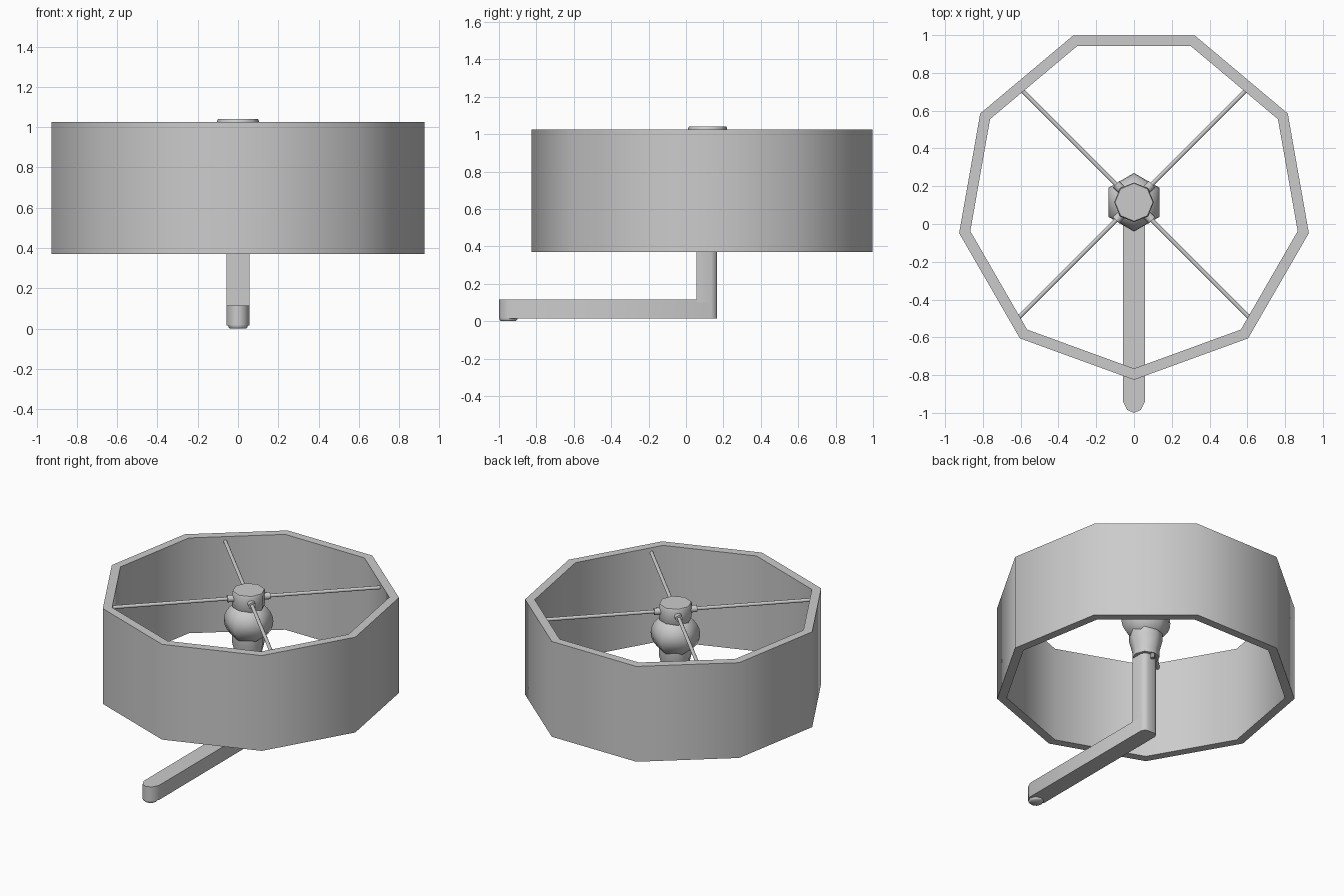
import bpy, bmesh, math

if "Cube" in bpy.data.objects:
    bpy.data.objects.remove(bpy.data.objects["Cube"])

CY = 0.115  # y of the lamp axis


def finish(name, bm, angle=50):
    bmesh.ops.recalc_face_normals(bm, faces=bm.faces)
    me = bpy.data.meshes.new(name)
    bm.to_mesh(me)
    bm.free()
    ob = bpy.data.objects.new(name, me)
    bpy.context.collection.objects.link(ob)
    bpy.ops.object.select_all(action='DESELECT')
    ob.select_set(True)
    bpy.context.view_layer.objects.active = ob
    bpy.ops.object.shade_smooth_by_angle(angle=math.radians(angle))
    return ob


def lathe(name, profile, sides, start=-90, closed=False, angle=50, cy=CY, cx=0):
    """Revolve (radius, z) points; cap both ends, or close into a tube."""
    bm = bmesh.new()
    rings = []
    for r, z in profile:
        ring = []
        for i in range(sides):
            a = math.radians(start) + math.tau * i / sides
            ring.append(bm.verts.new((cx + r * math.cos(a), cy + r * math.sin(a), z)))
        rings.append(ring)
    pairs = list(zip(rings, rings[1:]))
    if closed:
        pairs.append((rings[-1], rings[0]))
    for lo, hi in pairs:
        for i in range(sides):
            j = (i + 1) % sides
            bm.faces.new((lo[i], lo[j], hi[j], hi[i]))
    if not closed:
        bm.faces.new(rings[0])
        bm.faces.new(rings[-1])
    return finish(name, bm, angle)


def prism(name, half_outline, z0, z1):
    """Extrude a plan outline given as its right half, mirrored in x."""
    pts = half_outline + [(-x, y) for x, y in reversed(half_outline) if x > 0]
    bm = bmesh.new()
    face = bm.faces.new([bm.verts.new((x, y, z0)) for x, y in pts])
    top = bmesh.ops.extrude_face_region(bm, geom=[face])['geom']
    verts = [v for v in top if isinstance(v, bmesh.types.BMVert)]
    bmesh.ops.translate(bm, verts=verts, vec=(0, 0, z1 - z0))
    return finish(name, bm)


def rod(name, azimuth, r0, r1, radius, z, sides=8):
    """Level cylinder running outward from the lamp axis."""
    a = math.radians(azimuth)
    m = (r0 + r1) / 2
    bpy.ops.mesh.primitive_cylinder_add(
        vertices=sides, radius=radius, depth=r1 - r0,
        location=(m * math.cos(a), CY + m * math.sin(a), z),
        rotation=(0, math.pi / 2, a))
    bpy.context.object.name = name
    bpy.ops.object.shade_smooth_by_angle(angle=math.radians(50))


# Nine-sided shade with a thick wall
lathe("shade", [(0.94, 0.37), (0.94, 1.025), (0.88, 1.025), (0.88, 0.37)],
      9, closed=True)

# Six-sided bulb
mid, rx, rz = 0.83, 0.155, 0.14
bulb = []
for i in range(9):
    t = math.radians(-55 + 110 * i / 8)
    bulb.append((rx * math.cos(t), mid + rz * math.sin(t)))
lathe("bulb", bulb, 6, angle=65)

# Cap above the bulb
lathe("cap", [(0.095, 0.92), (0.105, 0.94), (0.105, 1.03), (0.1, 1.04)], 8)

# Tapered socket and its switch
lathe("socket", [(0.085, 0.57), (0.085, 0.61), (0.105, 0.69), (0.105, 0.74)], 8)
lathe("switch", [(0.014, 0.54), (0.014, 0.58)], 6, cy=CY + 0.065)

# Four spokes with collars
for k in range(4):
    az = 45 + 90 * k
    reach = 0.84 if k < 2 else 0.86
    rod("spoke", az, 0.05, reach, 0.012, 0.99)
    rod("spoke_collar", az, 0.08, 0.135, 0.024, 0.99)

# Bracket: stem with rounded back, and horizontal arm with pointed tip
back = [(0.058, 0.135), (0.045, 0.16), (0.025, 0.167)]
prism("stem", [(0.058, 0.055)] + back, 0.10, 0.58)
prism("arm", [(0, -1.0), (0.035, -0.985), (0.058, -0.94)] + back, 0.015, 0.115)

# Small foot under the arm tip
lathe("foot", [(0.04, 0), (0.048, 0.008), (0.048, 0.03)], 8, cy=-0.95)
